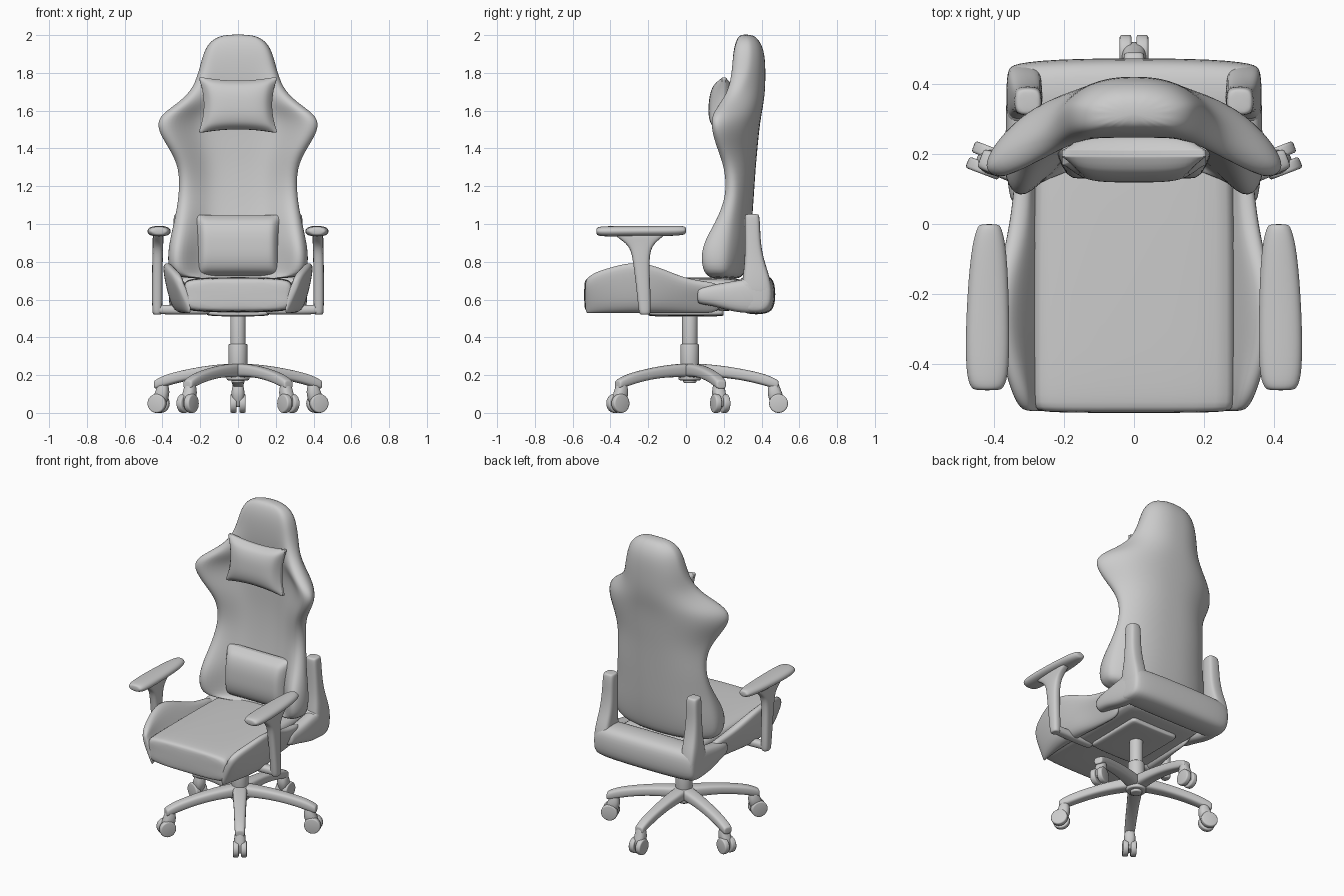
import bpy, bmesh, math
from mathutils import Matrix

if "Cube" in bpy.data.objects:
    bpy.data.objects.remove(bpy.data.objects["Cube"])


def add_object(name, bm, mirror=False, subsurf=0):
    bmesh.ops.recalc_face_normals(bm, faces=bm.faces)
    me = bpy.data.meshes.new(name)
    bm.to_mesh(me)
    bm.free()
    me.shade_smooth()
    ob = bpy.data.objects.new(name, me)
    bpy.context.collection.objects.link(ob)
    if mirror:
        ob.modifiers.new("Mirror", 'MIRROR')
    if subsurf:
        m = ob.modifiers.new("Subsurf", 'SUBSURF')
        m.levels = m.render_levels = subsurf
    return ob


def loft(name, rings, mirror=False):
    bm = bmesh.new()
    vs = [[bm.verts.new(p) for p in r] for r in rings]
    n = len(vs[0])
    for a, b in zip(vs, vs[1:]):
        for i in range(n):
            j = (i + 1) % n
            bm.faces.new((a[i], a[j], b[j], b[i]))
    bm.faces.new(vs[0])
    bm.faces.new(vs[-1])
    return add_object(name, bm, mirror, 2)


def box_loft(name, axis, stations, mirror=False, k=0.5):
    """Rounded-rectangle sections (pos, a0, a1, b0, b1) swept along an axis, with rounded ends."""
    def ring(s, inset=0.0, shift=0.0):
        p, a0, a1, b0, b1 = s
        c = k * min(a1 - a0, b1 - b0) / 2
        a0, a1, b0, b1 = a0 + inset, a1 - inset, b0 + inset, b1 - inset
        pts = [(a1, b0 + c), (a1, b1 - c), (a1 - c, b1), (a0 + c, b1),
               (a0, b1 - c), (a0, b0 + c), (a0 + c, b0), (a1 - c, b0)]
        p += shift
        return [{'x': (p, a, b), 'y': (a, p, b), 'z': (a, b, p)}[axis] for a, b in pts]

    def end(s):
        return k * 0.5 * min(s[2] - s[1], s[4] - s[3]) / 2
    f, l = stations[0], stations[-1]
    rings = [ring(f, end(f)), ring(f, 0, end(f))]
    rings += [ring(s) for s in stations[1:-1]]
    rings += [ring(l, 0, -end(l)), ring(l, end(l))]
    return loft(name, rings, mirror)


def cylinder(name, r, depth, matrix, bevel=0.008):
    bm = bmesh.new()
    bmesh.ops.create_cone(bm, cap_ends=True, segments=32, radius1=r, radius2=r,
                          depth=depth, matrix=matrix)
    rims = [e for e in bm.edges if any(len(f.verts) > 4 for f in e.link_faces)]
    bmesh.ops.bevel(bm, geom=rims, offset=bevel, segments=3, profile=0.5, affect='EDGES')
    ob = add_object(name, bm)
    ob.data.set_sharp_from_angle(angle=math.radians(40))
    return ob


def pillow(name, centre, hw, hh, t, pinch, tilt, flat):
    bm = bmesh.new()
    bmesh.ops.create_cube(bm, size=2)
    bmesh.ops.subdivide_edges(bm, edges=bm.edges[:], cuts=13, use_grid_fill=True)
    for v in bm.verts:
        u, w, h = v.co
        puff = 0.15 + 0.85 * math.sqrt((1 - abs(u) ** flat) * (1 - abs(h) ** 2.5))
        v.co = (hw * u * (1 - pinch * (1 - h * h)), t * w * puff,
                hh * h * (1 - pinch * (1 - u * u)))
    bm.transform(Matrix.Translation(centre) @ Matrix.Rotation(tilt, 4, 'X'))
    return add_object(name, bm, subsurf=1)


# Backrest: z, half width, back y, tip y, bolster front y, centre front y
rows = [(.705, .315, .29, .20, .12, .20), (.75, .38, .32, .19, .065, .22),
        (.88, .375, .34, .20, .055, .23), (1.0, .345, .35, .22, .14, .25),
        (1.15, .315, .36, .26, .21, .27), (1.3, .315, .37, .25, .195, .28),
        (1.4, .37, .38, .20, .155, .28), (1.5, .435, .39, .17, .125, .28),
        (1.57, .425, .40, .17, .125, .275), (1.625, .345, .41, .21, .16, .265),
        (1.7, .25, .42, .27, .215, .25), (1.8, .212, .422, .32, .24, .245),
        (1.9, .188, .418, .33, .25, .248), (1.965, .155, .395, .33, .265, .262),
        (2.005, .085, .355, .32, .29, .285)]
rings = []
for z, w, b, t, bf, cf in rows:
    half = [(0, b), (.35 * w, t + (b - t) * .97), (.7 * w, t + (b - t) * .72),
            (.92 * w, t + (b - t) * .3), (w, t), (.97 * w, (t + bf * 2) / 3),
            (.84 * w, bf), (.6 * w, cf * .6 + bf * .4), (.4 * w, cf), (0, cf)]
    full = half + [(-x, y) for x, y in half[-2:0:-1]]
    rings.append([(x, y, z) for x, y in full])
loft("backrest", rings)

# Pillows
pillow("head_pillow", (0, .19, 1.63), .21, .15, .07, .14, -.08, 4)
pillow("lumbar_pillow", (0, .22, .885), .226, .162, .09, .01, -.03, 20)

# Seat cushion and side bolsters
box_loft("seat_cushion", 'y', [(-.54, -.29, .29, .535, .715), (-.4, -.29, .29, .53, .72),
                               (0, -.29, .29, .53, .72), (.3, -.28, .28, .54, .715)], k=.3)
rings = []
for y, xo, zt in [(-.535, .315, .70), (-.52, .335, .72), (-.48, .355, .75), (-.38, .385, .78),
                  (-.27, .405, .805), (-.15, .395, .78), (-.03, .365, .725), (.08, .35, .70),
                  (.2, .34, .69)]:
    inner = max(xo - .055, .295)
    rings.append([(x, y, z) for x, z in [
        (.25, .525), (xo - .07, .525), (xo - .035, .6), (xo, zt - .035), (xo - .01, zt),
        (inner, zt - .005), (.29, min(.69, zt - .03)), (.25, .62)]])
loft("seat_bolster", rings, True)
box_loft("tilt_mechanism", 'y', [(-.2, -.17, .17, .51, .56), (0, -.17, .17, .51, .56),
                                 (.2, -.17, .17, .51, .56)])

# Rear frame holding the backrest
box_loft("rear_frame", 'x', [(-.365, .27, .46, .525, .73), (-.2, .27, .475, .52, .735),
                             (.2, .27, .475, .52, .735), (.365, .27, .46, .525, .73)], k=.4)
box_loft("frame_side_arm", 'y', [(.06, .27, .355, .575, .67), (.15, .27, .365, .565, .68),
                                 (.26, .27, .368, .53, .70), (.4, .27, .365, .525, .72)], True)
box_loft("frame_upright", 'z', [(.62, .262, .366, .29, .46), (.72, .262, .364, .30, .445),
                                (.8, .26, .355, .31, .415), (.9, .262, .348, .312, .395),
                                (1.0, .262, .343, .31, .393), (1.053, .264, .34, .31, .388)],
         True, .35)

# Armrests
box_loft("arm_pad", 'y', [(-.475, .372, .465, .938, .985), (-.43, .355, .482, .932, .99),
                          (-.25, .355, .48, .935, .99), (-.07, .362, .466, .935, .992),
                          (0, .378, .448, .942, .99)], True, .7)
box_loft("arm_post", 'z', [(.52, .40, .455, -.25, -.185), (.65, .40, .455, -.262, -.188),
                           (.8, .398, .455, -.28, -.195), (.88, .396, .452, -.295, -.185),
                           (.92, .394, .452, -.35, -.14), (.95, .394, .452, -.38, -.11)], True)
box_loft("arm_bracket", 'x', [(.15, -.25, -.19, .52, .57), (.3, -.25, -.19, .52, .57),
                              (.445, -.25, -.19, .522, .575)], True)

# Gas column and hub
CY = .02
cylinder("column_upper", .041, .3, Matrix.Translation((0, CY, .40)))
cylinder("column_cover", .05, .14, Matrix.Translation((0, CY, .295)))
cylinder("base_hub", .06, .085, Matrix.Translation((0, CY, .215)))
cylinder("hub_cap", .035, .03, Matrix.Translation((0, CY, .173)))

# Five legs, each with a twin-wheel caster
for i, (ang, r) in enumerate([(90, .47), (21, .45), (159, .45), (-55, .465), (-125, .465)]):
    place = Matrix.Translation((0, CY, 0)) @ Matrix.Rotation(math.radians(ang), 4, 'Z')
    parts = [
        box_loft(f"base_leg_{i}", 'x', [
            (0, -.045, .045, .185, .262), (.08, -.044, .044, .19, .26),
            (.2, -.038, .038, .185, .247), (.32, -.035, .035, .165, .225),
            (.41, -.033, .033, .14, .203), (.47, -.03, .03, .125, .175)], k=.4),
        box_loft(f"caster_fork_{i}", 'z', [
            (.03, r - .035, r + .03, -.02, .02), (.08, r - .055, r + .03, -.035, .035),
            (.115, r - .06, r + .015, -.036, .036), (.165, r - .05, r, -.026, .026)])]
    for side in (-1, 1):
        m = Matrix.Translation((r, side * .024, .05)) @ Matrix.Rotation(math.pi / 2, 4, 'X')
        parts.append(cylinder(f"caster_wheel_{i}_{'left' if side > 0 else 'right'}", .05, .034, m))
    for p in parts:
        p.matrix_world = place
